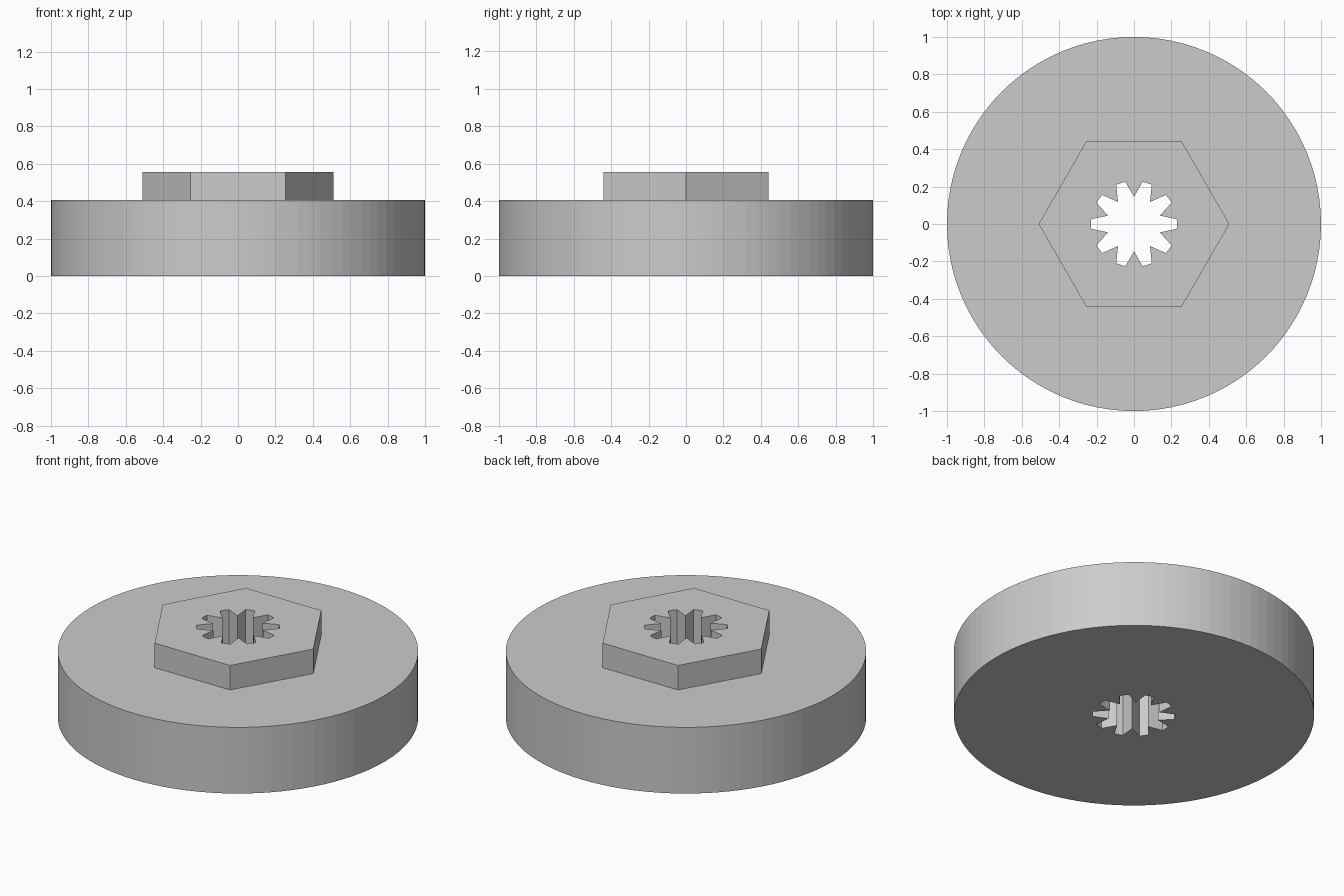
import bpy
import bmesh
from math import sin, cos, pi, radians

cube = bpy.data.objects.get("Cube")
if cube:
    bpy.data.objects.remove(cube, do_unlink=True)

DISC_TOP, BOSS_TOP = 0.405, 0.555
TEETH = 10

grey = bpy.data.materials.new("plain grey")
grey.use_nodes = True
colour = (0.6, 0.6, 0.6, 1)
grey.diffuse_color = colour
grey.node_tree.nodes["Principled BSDF"].inputs["Base Color"].default_value = colour


def polar(r, a):
    return r * cos(a), r * sin(a)


def polygon(r, n):
    return [polar(r, 2 * pi * i / n) for i in range(n)]


def spline_profile():
    # Slots with slightly curved tips, meeting in sharp ridges
    pts = []
    for i in range(TEETH):
        a = 2 * pi * i / TEETH
        pts += [polar(0.23, a + radians(d)) for d in (-6.5, 0, 6.5)]
        pts.append(polar(0.145, a + pi / TEETH))
    return pts


bm = bmesh.new()


def ring(points, z):
    verts = [bm.verts.new((x, y, z)) for x, y in points]
    for i, v in enumerate(verts):
        bm.edges.new((verts[i - 1], v))
    return verts


def wall(low, high):
    for i in range(len(low)):
        bm.faces.new((low[i - 1], low[i], high[i], high[i - 1]))


def flat_ring(outer, inner):
    edges = [bm.edges.get((loop[i - 1], loop[i]))
             for loop in (outer, inner) for i in range(len(loop))]
    bmesh.ops.triangle_fill(bm, edges=edges, use_beauty=True)


# Outlines at each level
disc, hexagon, spline = polygon(1, 96), polygon(0.51, 6), spline_profile()
disc_low, disc_high = ring(disc, 0), ring(disc, DISC_TOP)
hex_low, hex_high = ring(hexagon, DISC_TOP), ring(hexagon, BOSS_TOP)
bore_low, bore_high = ring(spline, 0), ring(spline, BOSS_TOP)

# Disc rim, hexagonal boss sides and splined bore
wall(disc_low, disc_high)
wall(hex_low, hex_high)
wall(bore_low, bore_high)

# Underside, disc shoulder and boss top
flat_ring(disc_low, bore_low)
flat_ring(disc_high, hex_low)
flat_ring(hex_high, bore_high)
bmesh.ops.recalc_face_normals(bm, faces=bm.faces)

mesh = bpy.data.meshes.new("splined_hex_hub")
bm.to_mesh(mesh)
bm.free()
mesh.materials.append(grey)
hub = bpy.data.objects.new("splined_hex_hub", mesh)
bpy.context.collection.objects.link(hub)
